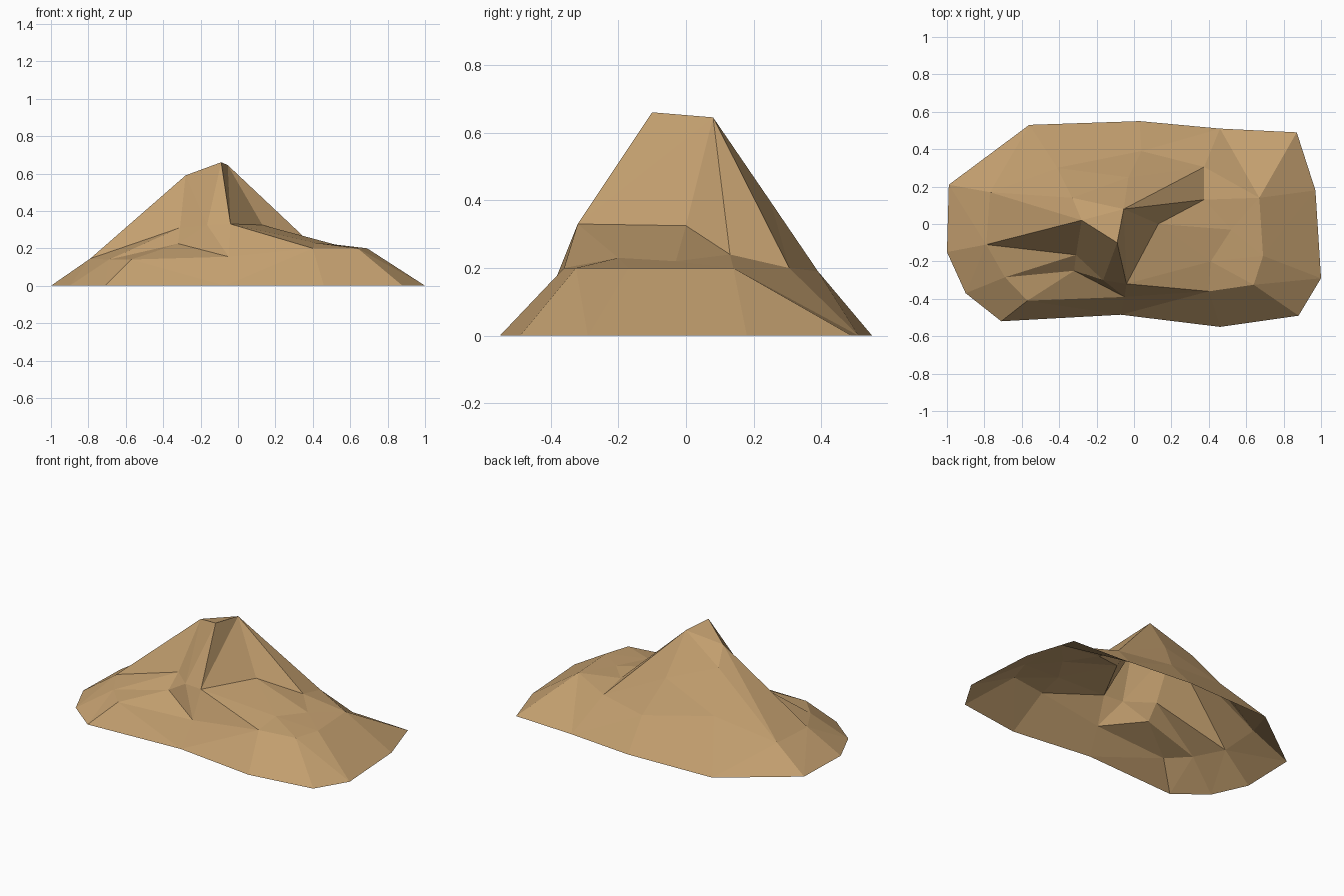
import bpy, bmesh
from mathutils import Vector
from mathutils.geometry import delaunay_2d_cdt

if "Cube" in bpy.data.objects:
    bpy.data.objects.remove(bpy.data.objects["Cube"])

# Ground outline of the open shell (z = 0), counter-clockwise from the front left
outline = [(-.71, -.52), (-.07, -.485), (.46, -.55), (.88, -.49), (1, -.29),
           (.97, .18), (.87, .49), (.46, .51), (.03, .55), (-.56, .53),
           (-.99, .21), (-1, -.15), (-.90, -.37)]

# Key points of the slopes
pts = {
    # summit
    "A": (-.09, -.10, .66), "B": (-.055, .08, .645), "C": (-.28, .02, .59),
    # cliff foot on the right
    "D": (-.04, -.32, .33), "E": (.13, 0, .325), "F": (.375, .13, .24), "G": (.375, .305, .20),
    # right shelf
    "H": (.52, -.03, .22), "I": (.41, -.20, .23), "J": (.69, -.17, .20),
    "K": (.64, -.325, .20), "L": (.40, -.36, .20), "M": (.67, .14, .20),
    # left spurs and gullies
    "P": (-.79, -.11, .145), "Q": (-.31, -.165, .31), "R": (-.32, -.25, .225),
    "S": (-.69, -.285, .14), "T": (-.05, -.39, .155), "U": (-.57, -.41, .14),
    "V": (-.165, -.30, .325),
    # back slope
    "N": (-.77, .17, .144), "W": (-.33, .14, .50), "X": (.04, .39, .19),
    "Y": (-.41, .30, .27), "Z": (-.03, .25, .396),
}

# Ridge and valley lines, each running through the key points
lines = ["DABEFG", "ACPQC", "BD", "BF", "BG", "DE", "AVD", "CVQ", "QRVTR", "SQ", "SR",
         "DLKJMG", "DT", "PSUT", "TL", "UR", "EHI", "BZX", "PN", "CN", "CW", "WY", "GX", "BC"]

coords = [Vector((x, y, 0)) for x, y in outline] + [Vector(p) for p in pts.values()]
index = {k: len(outline) + i for i, k in enumerate(pts)}
edges = [(index[a], index[b]) for ln in lines for a, b in zip(ln, ln[1:])]

# Fill the outline with triangles that follow the ridge lines
flat, _, tris, orig, _, _ = delaunay_2d_cdt([c.xy for c in coords], edges,
                                            [list(range(len(outline)))], 1, 1e-5)
bm = bmesh.new()
vs = [bm.verts.new((p.x, p.y, coords[o[0]].z if o else .2)) for p, o in zip(flat, orig)]
for t in tris:
    f = bm.faces.new([vs[i] for i in t])
    f.normal_update()
    if f.normal.z < 0:
        f.normal_flip()

me = bpy.data.meshes.new("rocky_hill")
bm.to_mesh(me)
bm.free()
hill = bpy.data.objects.new("rocky_hill", me)
bpy.context.collection.objects.link(hill)

# Sandy rock colour
mat = bpy.data.materials.new("sandy_tan")
mat.diffuse_color = (.55, .35, .16, 1)
mat.use_nodes = True
mat.node_tree.nodes["Principled BSDF"].inputs["Base Color"].default_value = mat.diffuse_color
me.materials.append(mat)
